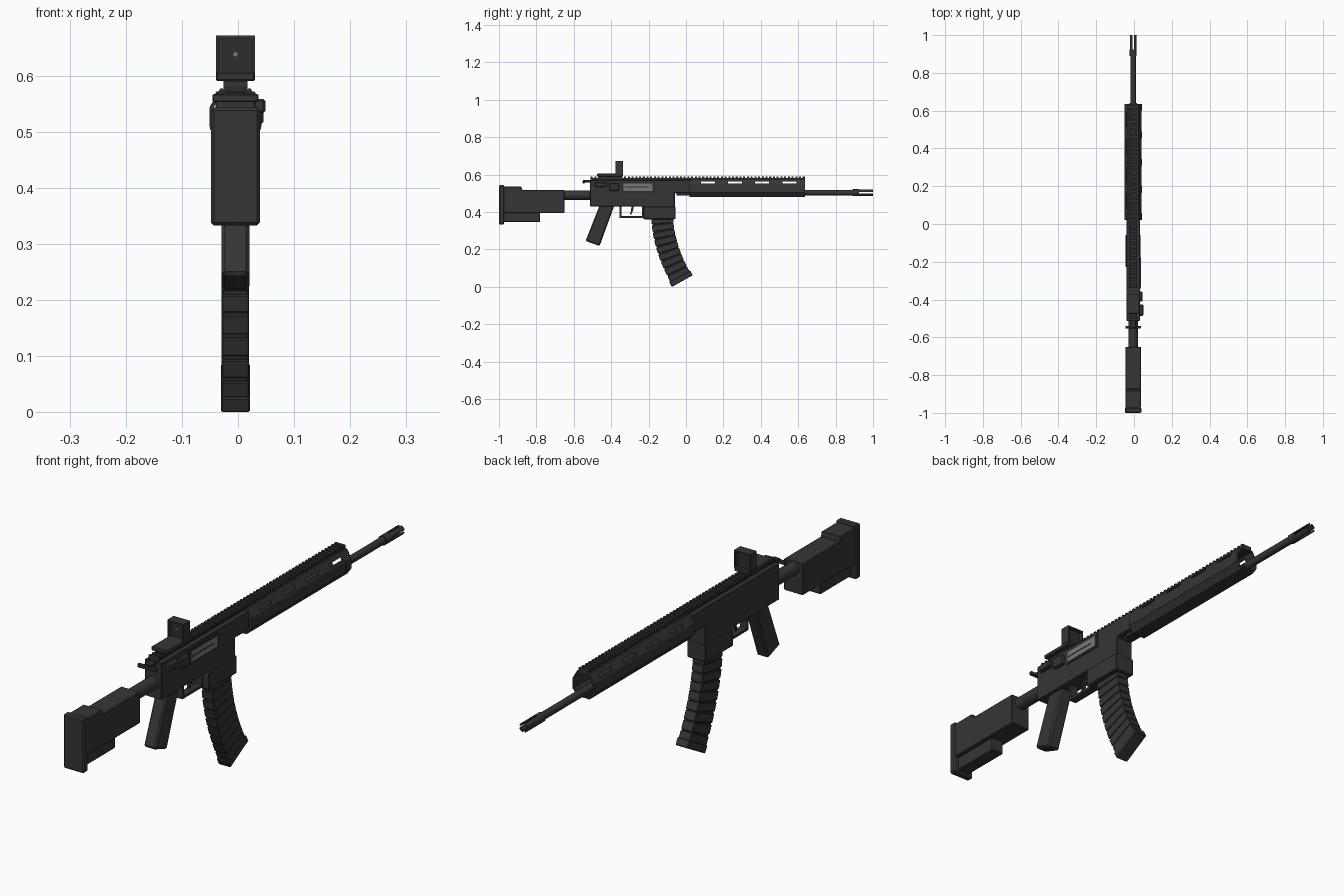
import bpy, bmesh, math
from mathutils import Vector, Matrix

if "Cube" in bpy.data.objects:
    bpy.data.objects.remove(bpy.data.objects["Cube"])

CX = -0.0045  # body centre line


def mat(name, v):
    m = bpy.data.materials.new(name)
    m.diffuse_color = (v, v, v, 1)
    m.use_nodes = True
    m.node_tree.nodes["Principled BSDF"].inputs["Base Color"].default_value = m.diffuse_color
    return m


BODY = mat("dark_grey", 0.036)
BLACK = mat("near_black", 0.027)
STEEL = mat("bolt_grey", 0.19)


def finish(bm, name, m, bevel=0):
    bmesh.ops.recalc_face_normals(bm, faces=bm.faces)
    me = bpy.data.meshes.new(name)
    bm.to_mesh(me)
    bm.free()
    me.materials.append(m)
    o = bpy.data.objects.new(name, me)
    bpy.context.collection.objects.link(o)
    if bevel:
        b = o.modifiers.new("bevel", "BEVEL")
        b.width, b.segments, b.limit_method = bevel, 1, 'ANGLE'
    return o


def add_box(bm, x, y, z):
    c = [(a + b) / 2 for a, b in (x, y, z)]
    s = [b - a for a, b in (x, y, z)]
    bmesh.ops.create_cube(bm, size=1, matrix=Matrix.Translation(c) @ Matrix.Diagonal((*s, 1)))


def box(name, hw, y, z, m=BODY, bevel=0.003, x=None):
    bm = bmesh.new()
    add_box(bm, x or (CX - hw, CX + hw), y, z)
    return finish(bm, name, m, bevel)


def side_profile(name, pts, hw, m=BODY, bevel=0.003):
    """Extrude a (y, z) outline across x."""
    bm = bmesh.new()
    f = bm.faces.new([bm.verts.new((CX - hw, y, z)) for y, z in pts])
    r = bmesh.ops.extrude_face_region(bm, geom=[f])
    bmesh.ops.translate(bm, verts=[v for v in r["geom"] if isinstance(v, bmesh.types.BMVert)],
                        vec=(2 * hw, 0, 0))
    return finish(bm, name, m, bevel)


def tube(name, r, y0, y1, z, m=BODY, n=24):
    bm = bmesh.new()
    bmesh.ops.create_cone(bm, cap_ends=True, segments=n, radius1=r, radius2=r, depth=y1 - y0,
                          matrix=Matrix.Translation((CX, (y0 + y1) / 2, z)) @ Matrix.Rotation(math.pi / 2, 4, 'X'))
    o = finish(bm, name, m)
    for p in o.data.polygons:
        p.use_smooth = len(p.vertices) == 4
    for e in o.data.edges:
        a, b = (o.data.vertices[i].co for i in e.vertices)
        e.use_edge_sharp = abs(a.y - b.y) < 1e-5
    return o


def cut(o, cutter):
    cutter.hide_render = True
    md = o.modifiers.new("cut", "BOOLEAN")
    md.operation, md.solver, md.object = 'DIFFERENCE', 'EXACT', cutter
    bpy.context.view_layer.objects.active = o
    bpy.ops.object.modifier_apply(modifier=md.name)
    bpy.data.objects.remove(cutter)


# Stock
side_profile("stock", [(-.975, .395), (-.65, .395), (-.65, .517), (-.875, .517), (-.88, .535), (-.975, .535)], .041)
box("stock_lower", .026, (-.975, -.78), (.345, .40))
box("butt_pad", .0435, (-1, -.972), (.333, .543), bevel=.005)
tube("buffer_tube", .025, -.66, -.5, .49)

# Receiver and magazine well
side_profile("receiver", [(-.513, .43), (-.225, .43), (-.225, .36), (-.06, .36), (-.06, .50),
                          (.025, .50), (.025, .572), (-.513, .572)], .036)
box("well_collar", .040, (-.228, -.057), (.362, .43))
box("lower_strip", .02, (-.03, .64), (.488, .50), BLACK, 0)

# Ejection port
box("port_frame", 0, (-.345, -.168), (.505, .56), BLACK, 0, x=(.028, .0345))
box("bolt_cover", 0, (-.335, -.178), (.512, .553), STEEL, 0, x=(.028, .0365))
box("bolt_groove", 0, (-.33, -.2), (.530, .535), BODY, 0, x=(.030, .0375))
box("forward_assist", 0, (-.41, -.357), (.513, .553), BODY, .004, x=(.025, .045))
box("selector_block", 0, (-.487, -.425), (.533, .558), BODY, .004, x=(.025, .049))

# Charging handle
box("charging_rod", .015, (-.55, -.45), (.558, .572), BLACK, .002)
box("charging_bar", .041, (-.553, -.540), (.553, .567), BODY, .002)

# Trigger and guard
bm = bmesh.new()
for y, z in (((-.355, -.225), (.368, .378)), ((-.355, -.345), (.368, .435)), ((-.235, -.225), (.368, .435))):
    add_box(bm, (CX - .015, CX + .015), y, z)
finish(bm, "trigger_guard", BODY)
side_profile("trigger", [(-.29, .435), (-.278, .435), (-.283, .41), (-.292, .385), (-.299, .387), (-.294, .41)],
             .006, BLACK, 0)

# Grip
side_profile("grip", [(-.462, .435), (-.383, .435), (-.462, .218), (-.537, .245)], .025, BODY, .006)

# Curved magazine: ribbed segments along an arc
N = 9


def mag_point(t):
    return Vector((CX, -.128 + .018 * t + .082 * t * t, .37 - .325 * t))


def mag_block(name, t0, t1, depth, hw, m, bevel):
    a, b = mag_point(t0), mag_point(t1)
    d = b - a
    rot = Matrix.Rotation(math.atan2(d.y, -d.z), 4, 'X')
    bm = bmesh.new()
    bmesh.ops.create_cube(bm, size=1, matrix=Matrix.Translation((a + b) / 2) @ rot
                          @ Matrix.Diagonal((hw * 2, depth, d.length, 1)))
    return finish(bm, name, m, bevel)


for i in range(N):
    t = i / N
    mag_block(f"magazine_segment_{i}", t, t + .86 / N, .117, .0245, BODY, .002)
    mag_block(f"magazine_groove_{i}", t + .01, t + 1.1 / N, .109, .0215, BLACK, 0)
mag_block("magazine_base", .965, 1.045, .128, .026, BODY, .003)

# Handguard: hollow faceted shell with side slots
outer = [(-.027, .577), (.027, .577), (.0455, .545), (.0455, .505), (.027, .480), (-.027, .480),
         (-.0455, .505), (-.0455, .545)]
bm = bmesh.new()
rings = []
for s in (1, .86):
    for y in (.02, .635):
        rings.append([bm.verts.new((CX + x * s, y, .5285 + (z - .5285) * s)) for x, z in outer])
for i in range(8):
    j = (i + 1) % 8
    for p, q in ((0, 1), (1, 3), (3, 2), (2, 0)):
        bm.faces.new((rings[p][i], rings[p][j], rings[q][j], rings[q][i]))
guard = finish(bm, "handguard", BODY)
bm = bmesh.new()
for y in (.08, .225, .37, .515):
    add_box(bm, (-.1, .1), (y, y + .075), (.551, .564))
cut(guard, finish(bm, "slot_cutter", BODY))
for i, y in enumerate((.022, .165, .31, .455, .60)):
    for s in (-1, 1):
        box(f"guard_rib_{i}_{s}", 0, (y, y + .035), (.508, .543), BODY, 0,
            x=tuple(sorted((CX + s * .040, CX + s * .0462))))

# Top rail with teeth
box("rail_base", .018, (-.51, .635), (.570, .581), BLACK, 0)
bm = bmesh.new()
n = 58
for i in range(n):
    y = -.51 + i * 1.134 / (n - 1)
    add_box(bm, (CX - .021, CX + .021), (y, y + .011), (.578, .590))
finish(bm, "rail_teeth", BODY)

# Barrel and slotted muzzle
tube("barrel", .0145, -.05, .9, .503)
muzzle = tube("muzzle", .0185, .89, 1, .503)
cut(muzzle, tube("bore_cutter", .0115, .92, 1.1, .503))
bm = bmesh.new()
add_box(bm, (CX - .1, CX + .1), (.925, 1.1), (.499, .507))
cut(muzzle, finish(bm, "slit_cutter_side", BODY))
bm = bmesh.new()
add_box(bm, (CX - .004, CX + .004), (.925, 1.1), (.4, .6))
cut(muzzle, finish(bm, "slit_cutter_top", BODY))

# Reflex sight
box("sight_clamp", .020, (-.47, -.34), (.575, .592), BLACK, 0)
box("sight_base", .035, (-.475, -.337), (.590, .606), BODY, .003)
bm = bmesh.new()
for s in (-1, 1):
    add_box(bm, tuple(sorted((CX + s * .030, CX + s * .035))), (-.376, -.337), (.604, .671))
add_box(bm, (CX - .035, CX + .035), (-.376, -.337), (.665, .671))
finish(bm, "sight_hood", BODY)
box("sight_lens", .031, (-.362, -.350), (.604, .667), BLACK, 0)
bm = bmesh.new()
bmesh.ops.create_cone(bm, cap_ends=True, segments=12, radius1=.004, radius2=.004, depth=.004,
                      matrix=Matrix.Translation((CX, -.362, .638)) @ Matrix.Rotation(math.pi / 2, 4, 'X'))
finish(bm, "sight_dot", STEEL)
